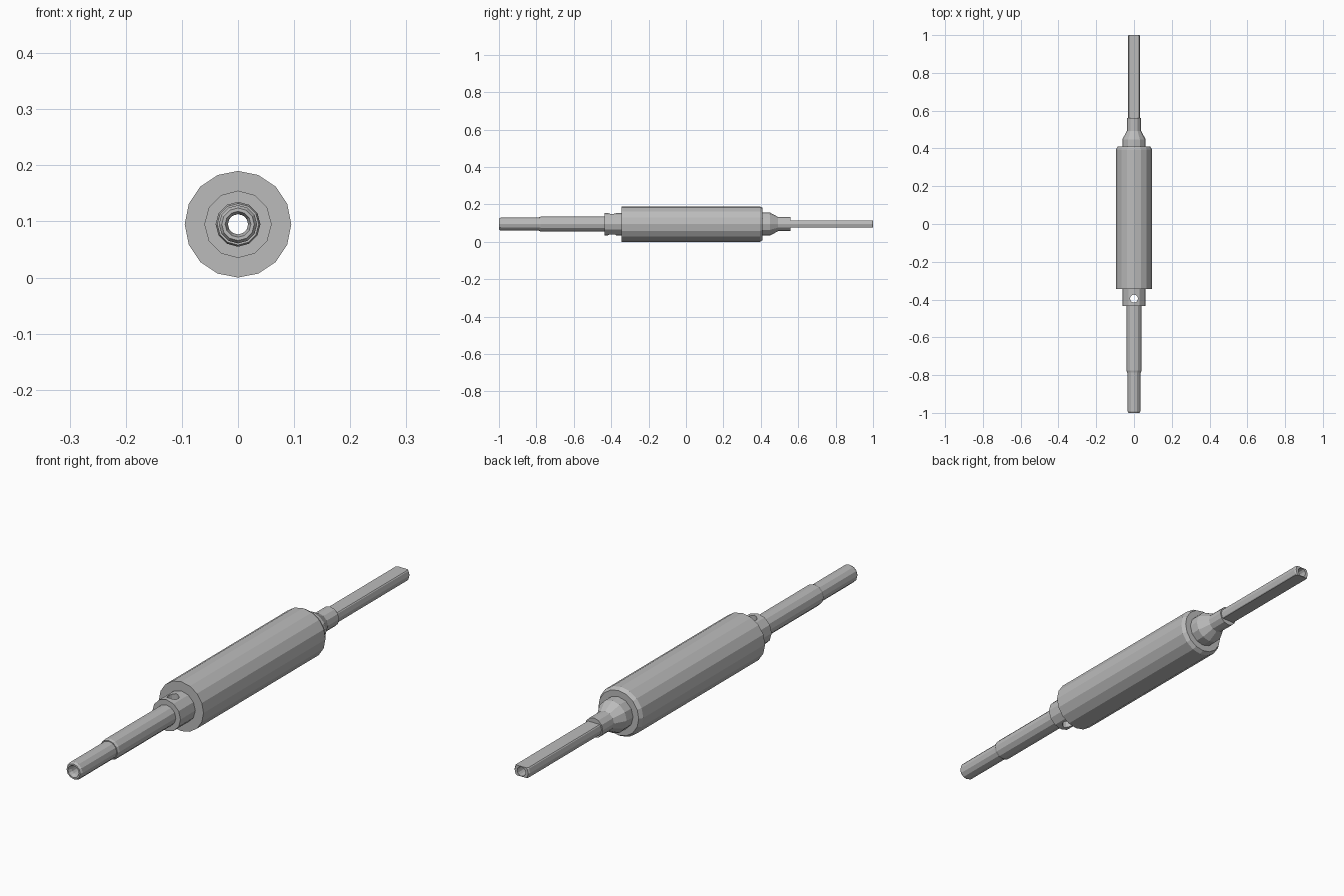
import bpy, bmesh, math
from mathutils import Vector

if "Cube" in bpy.data.objects:
    bpy.data.objects.remove(bpy.data.objects["Cube"])

AXIS_Z = 0.095
BORE = 0.018

steel = bpy.data.materials.new("steel_grey")
steel.use_nodes = True
GREY = (0.5, 0.5, 0.5, 1)
steel.diffuse_color = GREY
steel.node_tree.nodes["Principled BSDF"].inputs["Base Color"].default_value = GREY


def turned_part(name, profile, sides, flat=None):
    """Revolve a closed (radius, y) outline about the shaft; optionally mill two flats."""
    bm = bmesh.new()
    rings = []
    for i in range(sides):
        a = math.tau * i / sides
        rings.append([bm.verts.new((r * math.sin(a), y, r * math.cos(a)))
                      for r, y in profile])
    n = len(profile)
    for i in range(sides):
        a, b = rings[i], rings[(i + 1) % sides]
        for j in range(n):
            k = (j + 1) % n
            bm.faces.new((a[j], a[k], b[k], b[j]))
    if flat:
        for s in (1, -1):
            cut = bmesh.ops.bisect_plane(
                bm, geom=bm.verts[:] + bm.edges[:] + bm.faces[:],
                plane_co=Vector((0, 0, s * flat)), plane_no=Vector((0, 0, s)),
                clear_outer=True)
            edges = [e for e in cut["geom_cut"] if isinstance(e, bmesh.types.BMEdge)]
            bmesh.ops.holes_fill(bm, edges=edges, sides=0)
    bmesh.ops.recalc_face_normals(bm, faces=bm.faces[:])
    mesh = bpy.data.meshes.new(name)
    bm.to_mesh(mesh)
    bm.free()
    mesh.materials.append(steel)
    obj = bpy.data.objects.new(name, mesh)
    obj.location.z = AXIS_Z
    bpy.context.collection.objects.link(obj)
    return obj


# Front journal: chamfered nose, step, shaft and collar, with a countersunk bore
journal = turned_part("front_journal", [
    (BORE, -0.345), (BORE, -0.985), (0.023, -1.0), (0.029, -1.0), (0.034, -0.992),
    (0.034, -0.785), (0.037, -0.785), (0.040, -0.775), (0.040, -0.435),
    (0.060, -0.435), (0.060, -0.345)], 12)

# Main roller with a chamfered rear rim
turned_part("roller", [
    (BORE, -0.345), (0.095, -0.345), (0.095, 0.395), (0.086, 0.41),
    (BORE, 0.41)], 16)

# Rear shoulder tapering into a neck
turned_part("rear_neck", [
    (BORE, 0.41), (0.062, 0.41), (0.062, 0.448), (0.038, 0.492),
    (0.038, 0.56), (BORE, 0.56)], 12)

# Drive tail with flats above and below
turned_part("drive_tail", [
    (BORE, 0.56), (0.033, 0.56), (0.033, 0.994), (0.029, 1.0),
    (BORE, 1.0)], 12, flat=0.0195)

# Vertical pin hole drilled through the collar
bpy.ops.mesh.primitive_cylinder_add(vertices=16, radius=0.021, depth=0.3,
                                    location=(0, -0.395, AXIS_Z))
drill = bpy.context.object
drill.name = "pin_hole_cutter"
drill.hide_render = True
drill.data.materials.append(steel)
mod = journal.modifiers.new("pin_hole", "BOOLEAN")
mod.operation = "DIFFERENCE"
mod.solver = "EXACT"
mod.object = drill
bpy.context.view_layer.objects.active = journal
bpy.ops.object.modifier_apply(modifier=mod.name)
bpy.data.objects.remove(drill)
